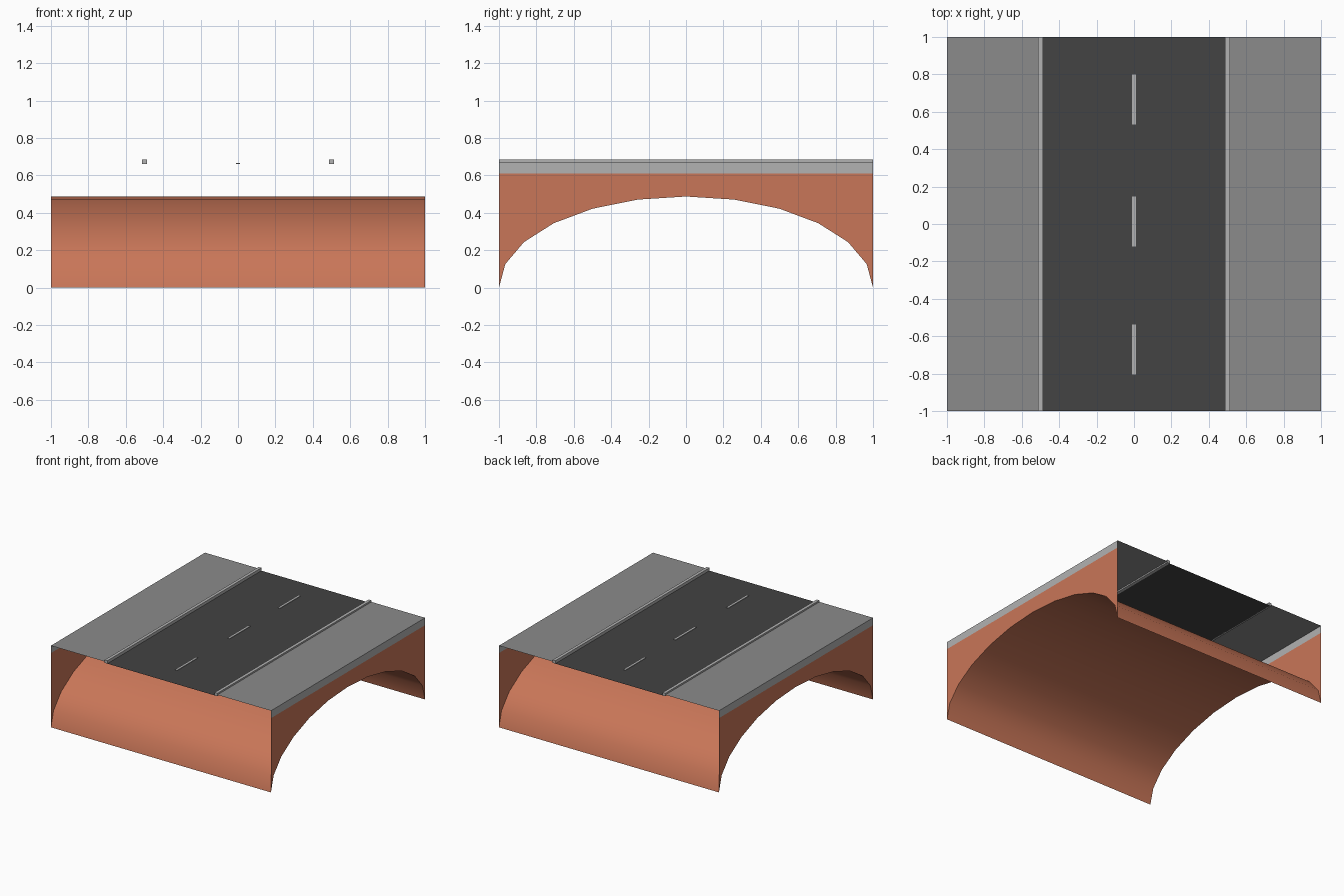
import bpy
import math

if "Cube" in bpy.data.objects:
    bpy.data.objects.remove(bpy.data.objects["Cube"])


def srgb(v):
    v /= 255
    return v / 12.92 if v <= 0.04045 else ((v + 0.055) / 1.055) ** 2.4


def material(name, r, g, b):
    m = bpy.data.materials.new(name)
    m.diffuse_color = (srgb(r), srgb(g), srgb(b), 1)
    m.use_nodes = True
    m.node_tree.nodes["Principled BSDF"].inputs["Base Color"].default_value = m.diffuse_color
    return m


BRICK = material("brick", 201, 118, 88)
STONE = material("light_stone", 178, 178, 178)
PAVING = material("grey_paving", 139, 139, 139)
ASPHALT = material("dark_asphalt", 67, 67, 67)

SPRING, CROWN, STEPS = 1.0, 0.487, 12          # half span, arch rise, arch segments
WALL_TOP, WALK_Z, ROAD_Z, KERB_TOP = 0.61, 0.671, 0.66, 0.684
KERB_X, KERB_W = 0.5, 0.025


def mesh_object(name, verts, faces, mat):
    me = bpy.data.meshes.new(name)
    me.from_pydata(verts, [], faces)
    me.materials.append(mat)
    ob = bpy.data.objects.new(name, me)
    bpy.context.collection.objects.link(ob)
    return ob


def box(name, x0, x1, y0, y1, z0, z1, mat):
    v = [(x, y, z) for z in (z0, z1) for x, y in ((x0, y0), (x1, y0), (x1, y1), (x0, y1))]
    f = [(3, 2, 1, 0), (4, 5, 6, 7)] + [(i, (i + 1) % 4, (i + 1) % 4 + 4, i + 4) for i in range(4)]
    return mesh_object(name, v, f, mat)


def sheet(name, x0, x1, z, mat):
    return mesh_object(name, [(x0, -1, z), (x1, -1, z), (x1, 1, z), (x0, 1, z)], [(0, 1, 2, 3)], mat)


# Half-ellipse arch profile in y, z
arch = [(-SPRING * math.cos(math.pi * i / STEPS), CROWN * math.sin(math.pi * i / STEPS))
        for i in range(STEPS + 1)]

# Arch vault: one smooth sheet, open at both bridge ends
verts = [(x, y, z) for y, z in arch for x in (-1, 1)]
vault = mesh_object("arch_vault", verts,
                    [(2 * i, 2 * i + 2, 2 * i + 3, 2 * i + 1) for i in range(STEPS)], BRICK)
for p in vault.data.polygons:
    p.use_smooth = True

for side, s in (("left", -1), ("right", 1)):
    # Brick side wall above the arch, in strips following the arch
    verts = [(s, y, h) for y, z in arch for h in (z, WALL_TOP)]
    faces = [(2 * i, 2 * i + 2, 2 * i + 3, 2 * i + 1) for i in range(STEPS)]
    if s < 0:
        faces = [f[::-1] for f in faces]
    mesh_object(side + "_wall", verts, faces, BRICK)

    # Stone band along the deck edge
    band = [(0, 1, 2, 3)] if s > 0 else [(3, 2, 1, 0)]
    mesh_object(side + "_edge_band",
                [(s, -1, WALL_TOP), (s, 1, WALL_TOP), (s, 1, WALK_Z), (s, -1, WALK_Z)], band, STONE)

    # Pavement and kerb
    a, b = sorted((s * KERB_X, s))
    sheet(side + "_pavement", a, b, WALK_Z, PAVING)
    box(side + "_kerb", s * KERB_X - KERB_W / 2, s * KERB_X + KERB_W / 2, -1, 1,
        ROAD_Z, KERB_TOP, STONE)

# Road and centre dashes
sheet("road", -KERB_X, KERB_X, ROAD_Z, ASPHALT)
for i, y in enumerate((-0.67, 0.013, 0.665)):
    box(f"lane_dash_{i + 1}", -0.01, 0.01, y - 0.134, y + 0.134, ROAD_Z + 0.001, ROAD_Z + 0.005, STONE)
